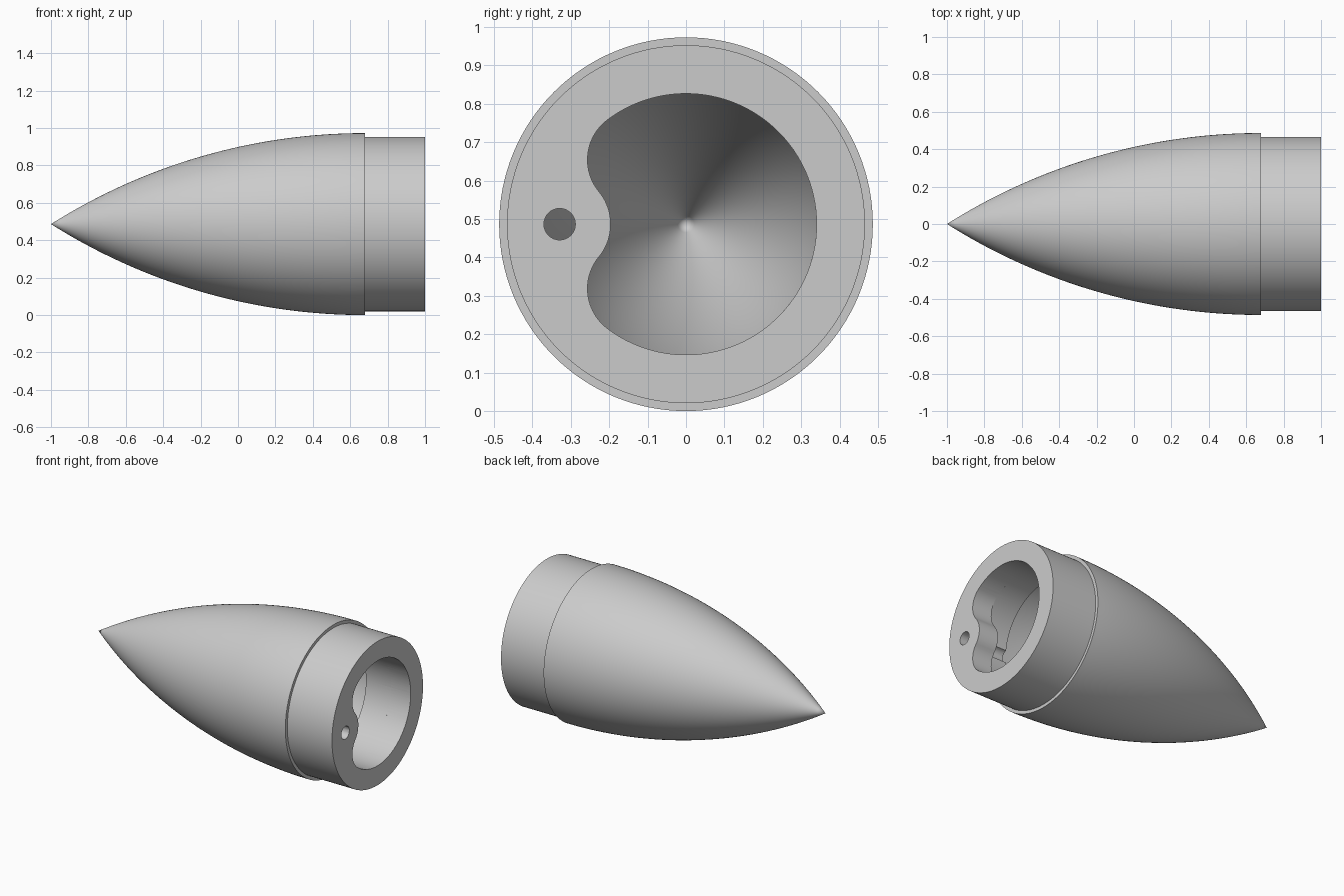
import bpy
import bmesh
import math
from mathutils import Vector

old = bpy.data.objects.get("Cube")
if old:
    bpy.data.objects.remove(old, do_unlink=True)

AXIS_Z = 0.4865      # height of the axis of revolution
BASE_X = 0.68        # where the cone meets its shoulder
BOSS_X = 0.86        # inner end of the boss
BORE_R = 0.34        # main opening radius
HOLE_Y = -0.329      # offset of the small hole
SEGMENTS = 128

grey = bpy.data.materials.new("plain_grey")
grey.use_nodes = True
grey.diffuse_color = (0.6, 0.6, 0.6, 1)
grey.node_tree.nodes["Principled BSDF"].inputs["Base Color"].default_value = (0.6, 0.6, 0.6, 1)


def make_object(name, bm):
    bmesh.ops.recalc_face_normals(bm, faces=bm.faces)
    mesh = bpy.data.meshes.new(name)
    bm.to_mesh(mesh)
    bm.free()
    mesh.materials.append(grey)
    obj = bpy.data.objects.new(name, mesh)
    obj.location.z = AXIS_Z
    bpy.context.collection.objects.link(obj)
    return obj


def revolve(name, profile):
    """Spin (x, radius) points around the x axis."""
    bm = bmesh.new()
    verts = [bm.verts.new((x, 0, r)) for x, r in profile]
    edges = [bm.edges.new(pair) for pair in zip(verts, verts[1:])]
    bmesh.ops.spin(bm, geom=verts + edges, cent=(0, 0, 0), axis=(1, 0, 0),
                   angle=math.tau, steps=SEGMENTS)
    bmesh.ops.remove_doubles(bm, verts=bm.verts, dist=1e-5)
    return make_object(name, bm)


def prism(name, outline, x0, x1):
    """Extrude a (y, z) outline along x."""
    bm = bmesh.new()
    face = bm.faces.new([bm.verts.new((x0, y, z)) for y, z in outline])
    new = bmesh.ops.extrude_face_region(bm, geom=[face])["geom"]
    moved = [v for v in new if isinstance(v, bmesh.types.BMVert)]
    bmesh.ops.translate(bm, verts=moved, vec=(x1 - x0, 0, 0))
    return make_object(name, bm)


def ogive(tip_x, radius, steps=40):
    """Tangent ogive profile from the tip to its base."""
    length = BASE_X - tip_x
    rho = (radius ** 2 + length ** 2) / (2 * radius)
    points = []
    for i in range(steps + 1):
        x = tip_x + length * i / steps
        points.append((x, max(0, math.sqrt(rho ** 2 - (BASE_X - x) ** 2) + radius - rho)))
    points[0] = (tip_x, 0)
    return points


def arc(center, radius, start, end, steps):
    return [(center[0] + radius * math.cos(start + (end - start) * i / steps),
             center[1] + radius * math.sin(start + (end - start) * i / steps))
            for i in range(steps)]


def kidney():
    """Round opening with a filleted notch around the small hole."""
    notch_r, fillet = 0.133, 0.13
    a, b = BORE_R - fillet, notch_r + fillet
    y = (b * b - a * a - HOLE_Y ** 2) / (-2 * HOLE_Y)
    z = math.sqrt(a * a - y * y)
    big = math.atan2(z, y)
    small = math.atan2(z, y - HOLE_Y)
    return (arc((0, 0), BORE_R, -big, big, 80)
            + arc((y, z), fillet, big, math.pi + small, 24)
            + arc((HOLE_Y, 0), notch_r, small, -small, 20)
            + arc((y, -z), fillet, math.pi - small, math.tau - big, 24))


# Outer shell: ogive, small step, straight shoulder
nose_cone = revolve("nose_cone", ogive(-1, 0.4865) + [(BASE_X, 0.466), (1, 0.466), (1, 0)])

# Cutters: inner cavity with ledge, notched opening, small hole
cavity = revolve("cavity_cutter", ogive(-0.82, 0.405)
                 + [(BASE_X, BORE_R), (BOSS_X, BORE_R), (BOSS_X, 0)])
opening = prism("opening_cutter", kidney(), BOSS_X - 0.002, 1.1)
hole = prism("hole_cutter", arc((HOLE_Y, 0), 0.041, 0, math.tau, 32), BASE_X - 0.03, 1.1)

bpy.ops.object.select_all(action="DESELECT")
bpy.context.view_layer.objects.active = nose_cone
nose_cone.select_set(True)
for cutter in (cavity, opening, hole):
    cutter.hide_render = True
    mod = nose_cone.modifiers.new("cut", "BOOLEAN")
    mod.operation = "DIFFERENCE"
    mod.solver = "EXACT"
    mod.object = cutter
    bpy.ops.object.modifier_apply(modifier=mod.name)
    bpy.data.objects.remove(cutter, do_unlink=True)

bpy.ops.object.shade_smooth_by_angle(angle=math.radians(30))
